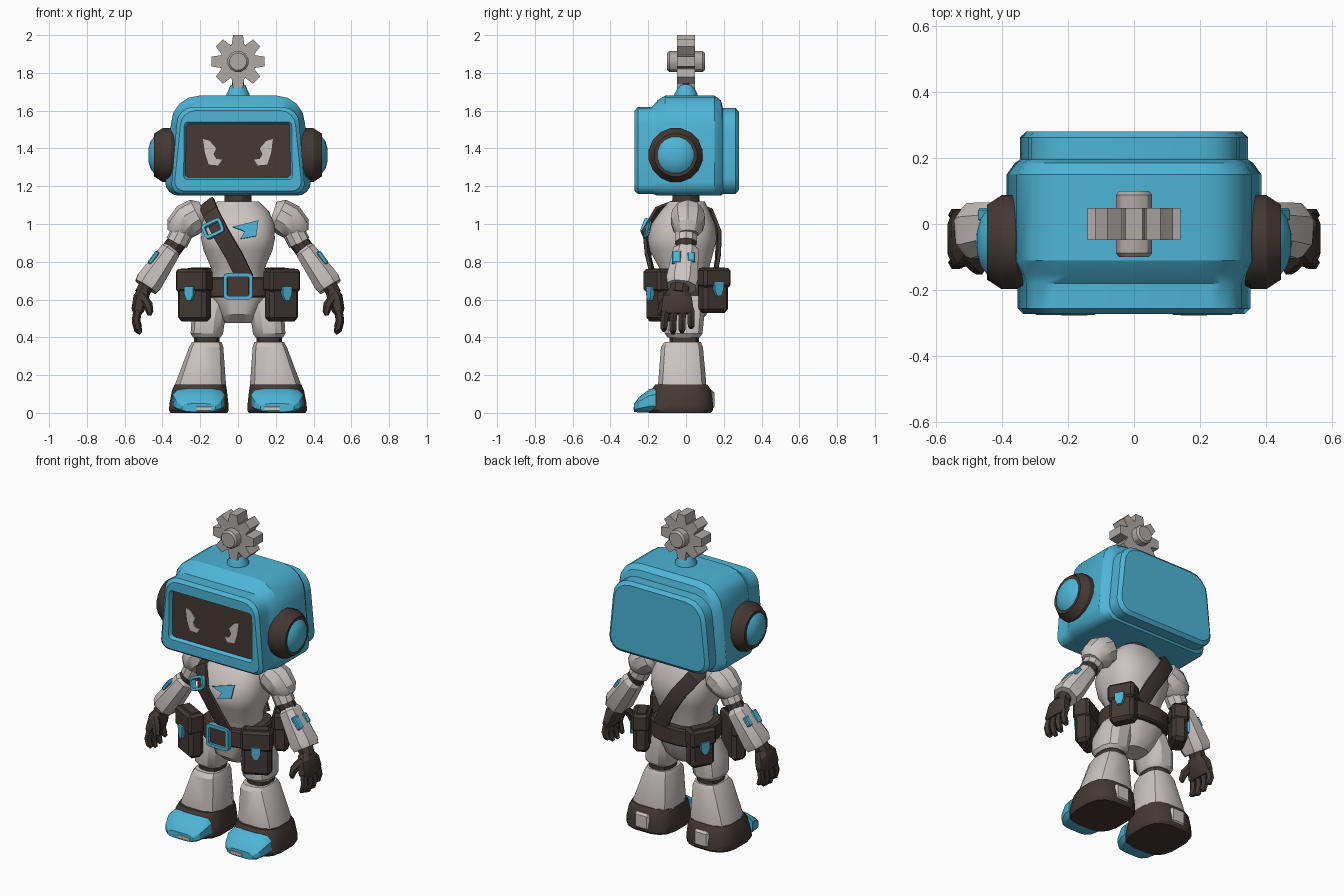
import bpy, bmesh, math
from mathutils import Vector, Matrix

cube = bpy.data.objects.get("Cube")
if cube:
    bpy.data.objects.remove(cube)


def material(name, rgb):
    m = bpy.data.materials.new(name)
    m.use_nodes = True
    m.diffuse_color = (*rgb, 1)
    m.node_tree.nodes["Principled BSDF"].inputs["Base Color"].default_value = (*rgb, 1)
    return m


BLUE = material("sky blue", (0.075, 0.46, 0.68))
DARK = material("dark brown", (0.058, 0.041, 0.034))
LIGHT = material("warm white", (0.60, 0.55, 0.53))
GREY = material("metal grey", (0.44, 0.40, 0.38))
X, Y, Z = Vector((1, 0, 0)), Vector((0, 1, 0)), Vector((0, 0, 1))


def finish(bm, name, mats, mirror=False, angle=30):
    """Orient, shade and link a finished mesh."""
    bmesh.ops.recalc_face_normals(bm, faces=bm.faces)
    for f in bm.faces:
        f.smooth = True
    for e in bm.edges:
        e.smooth = e.calc_face_angle(0) < math.radians(angle)
    me = bpy.data.meshes.new(name)
    bm.to_mesh(me)
    bm.free()
    for m in mats:
        me.materials.append(m)
    ob = bpy.data.objects.new(name, me)
    bpy.context.collection.objects.link(ob)
    if mirror:
        ob.modifiers.new("mirror", 'MIRROR').use_mirror_merge = False
    return ob


def loft(name, rings, mats, mirror=False, closed=False, cap_index=0):
    """Skin a list of equal point rings; the last cap may take another material."""
    bm = bmesh.new()
    vs = [[bm.verts.new(p) for p in r] for r in rings]
    n = len(vs[0])
    pairs = list(zip(vs, vs[1:])) + ([(vs[-1], vs[0])] if closed else [])
    for a, b in pairs:
        for i in range(n):
            j = (i + 1) % n
            bm.faces.new((a[i], a[j], b[j], b[i]))
    if not closed:
        bm.faces.new(vs[0])
        bm.faces.new(vs[-1]).material_index = cap_index
    return finish(bm, name, mats, mirror)


def squircle(n, e):
    for i in range(n):
        a = 2 * math.pi * (i + 0.5) / n
        c, s = math.cos(a), math.sin(a)
        yield math.copysign(abs(c) ** e, c), math.copysign(abs(s) ** e, s)


def tube(name, stations, mat, mirror=False, n=8, e=1.0, ref=Y, axis=None, centre=None):
    """Sweep a cross-section; a station is (point, radius along ref, other radius)."""
    pts = [Vector(s[0]) for s in stations]
    rings = []
    for i, (p, s) in enumerate(zip(pts, stations)):
        d = axis or (pts[min(i + 1, len(pts) - 1)] - pts[max(i - 1, 0)]).normalized()
        u = p - centre if centre else ref
        u = (u - d * u.dot(d)).normalized()
        v = d.cross(u)
        rings.append([p + u * s[1] * a + v * s[-1] * b for a, b in squircle(n, e)])
    return loft(name, rings, [mat], mirror)


def stack(name, levels, mat, mirror=False, n=16, e=0.75):
    """Horizontal rings: (z, centre x, half width, front y, back y)."""
    return loft(name, [[(cx + w * a, (f + b) / 2 + (b - f) / 2 * c, z) for a, c in squircle(n, e)]
                       for z, cx, w, f, b in levels], [mat], mirror)


def box(name, loc, size, mat, rot=None, mirror=False, bevel=0.012):
    bm = bmesh.new()
    bmesh.ops.create_cube(bm, size=1, matrix=Matrix.Diagonal((*size, 1)))
    bmesh.ops.bevel(bm, geom=bm.edges[:], offset=bevel, segments=1, affect='EDGES')
    bm.transform(Matrix.Translation(loc) @ (rot or Matrix()))
    return finish(bm, name, [mat], mirror)


def outline(wb, wt, z0, z1, rb, rt, n=4):
    """Rounded panel outline in x and z, with its own bottom and top widths."""
    pts = []
    for cx, cz, r, start in ((wb - rb, z0 + rb, rb, -90), (wt - rt, z1 - rt, rt, 0),
                             (rt - wt, z1 - rt, rt, 90), (rb - wb, z0 + rb, rb, 180)):
        for i in range(n + 1):
            a = math.radians(start + 90 * i / n)
            pts.append((cx + r * math.cos(a), cz + r * math.sin(a)))
    return pts


def at_y(pts, y, mat=None):
    return [(mat or Matrix()) @ Vector((x, y, z)) for x, z in pts]


def plate(name, pts, depth, place, mat, mirror=False):
    return loft(name, [at_y(pts, -depth / 2, place), at_y(pts, depth / 2, place)], [mat], mirror)


def frame(name, w, h, t, depth, place, mat):
    out, inn = outline(w, w, -h, h, t, t, 2), outline(w - t, w - t, t - h, h - t, t / 3, t / 3, 2)
    d = depth / 2
    return loft(name, [at_y(p, y, place) for p, y in ((out, -d), (out, d), (inn, d), (inn, -d))],
                [mat], closed=True)


def turn(deg, axis='Z'):
    return Matrix.Rotation(math.radians(deg), 4, axis)


# Head shell, lofted from back to front, ending in a recessed screen
back = outline(0.345, 0.32, 1.16, 1.615, 0.08, 0.12)
back_in = outline(0.325, 0.30, 1.18, 1.595, 0.07, 0.11)
mid = outline(0.385, 0.355, 1.15, 1.68, 0.07, 0.15)
mid_in = outline(0.36, 0.335, 1.15, 1.655, 0.07, 0.14)
visor = outline(0.352, 0.325, 1.16, 1.62, 0.05, 0.09)
visor_in = outline(0.335, 0.305, 1.175, 1.60, 0.05, 0.08)
opening = outline(0.288, 0.285, 1.235, 1.54, 0.02, 0.02)
profile = [(back_in, 0.28), (back, 0.262), (back, 0.195), (mid_in, 0.185), (mid, 0.15), (mid, -0.11),
           (mid_in, -0.15), (visor, -0.18), (visor, -0.255), (visor_in, -0.272), (opening, -0.272),
           (outline(0.278, 0.275, 1.245, 1.53, 0.02, 0.02), -0.25)]
loft("head", [at_y(p, y) for p, y in profile], [BLUE, DARK], cap_index=1)
eye = [(0.185, 1.45), (0.15, 1.44), (0.115, 1.40), (0.13, 1.37), (0.115, 1.345),
       (0.085, 1.34), (0.105, 1.31), (0.155, 1.315), (0.175, 1.375)]
plate("eye", eye, 0.008, Matrix.Translation((0, -0.253, 0)), LIGHT, True)

# Ear pieces
ear = Vector((0, -0.055, 1.365))
tube("ear_pad", [(ear + X * x, r, r) for x, r in ((0.33, 0.13), (0.355, 0.145), (0.40, 0.145), (0.445, 0.115))],
     DARK, True, 16)
tube("ear_dome", [(ear + X * x, r, r) for x, r in ((0.42, 0.1), (0.445, 0.098), (0.463, 0.075), (0.474, 0.035))],
     BLUE, True, 16)

# Antenna with gear
tube("antenna_base", [((0, 0, 1.66), 0.065), ((0, 0, 1.69), 0.062), ((0, 0, 1.735), 0.04)], BLUE, n=12)
tube("antenna_rod", [((0, 0, 1.72), 0.034), ((0, 0, 1.79), 0.034)], DARK, n=12)
gear = []
for k in range(8):
    c, s = math.cos(k * math.pi / 4), math.sin(k * math.pi / 4)
    gear += [(r * c - t * s, r * s + t * c) for r, t in ((0.088, -0.034), (0.14, -0.026), (0.14, 0.026), (0.088, 0.034))]
plate("gear", gear, 0.096, Matrix.Translation((0, 0, 1.86)), GREY)
tube("gear_hub", [((0, y, 1.86), r) for y, r in ((-0.1, 0.046), (-0.088, 0.057), (0.088, 0.057), (0.1, 0.046))],
     GREY, n=12, ref=X)

# Torso, neck, pelvis and belt
tube("neck", [((0, 0, 1.08), 0.075), ((0, 0, 1.17), 0.075)], DARK, n=12)
stack("torso", [(0.68, 0, 0.14, -0.13, 0.11), (0.77, 0, 0.145, -0.145, 0.125), (0.86, 0, 0.185, -0.195, 0.15),
                (0.92, 0, 0.198, -0.205, 0.165), (1.0, 0, 0.195, -0.185, 0.155), (1.07, 0, 0.165, -0.135, 0.125),
                (1.12, 0, 0.11, -0.09, 0.10)], LIGHT)
stack("pelvis", [(0.475, 0, 0.075, -0.08, 0.07), (0.52, 0, 0.11, -0.13, 0.11), (0.63, 0, 0.17, -0.15, 0.14)], LIGHT)
stack("belt", [(0.61, 0, 0.185, -0.165, 0.155), (0.62, 0, 0.195, -0.175, 0.165),
               (0.71, 0, 0.195, -0.175, 0.165), (0.72, 0, 0.185, -0.165, 0.155)], DARK)
buckle = Matrix.Translation((0, -0.19, 0.67))
frame("belt_buckle", 0.077, 0.07, 0.02, 0.035, buckle, BLUE)
box("buckle_centre", (0, -0.182, 0.67), (0.12, 0.02, 0.11), DARK, bevel=0.004)
badge = [(-0.09, 0.015), (0.05, 0.05), (0.035, -0.035), (-0.05, -0.05), (-0.025, -0.01)]
plate("chest_badge", badge, 0.009, Matrix.Translation((0.06, -0.203, 0.97)) @ turn(9) @ turn(-11, 'X'), BLUE)

# Shoulder strap running diagonally around the torso
strap = [(0.04, -0.17, 0.71), (-0.02, -0.20, 0.83), (-0.09, -0.212, 0.95), (-0.145, -0.15, 1.06),
         (-0.165, -0.02, 1.11), (-0.14, 0.13, 1.05), (-0.06, 0.172, 0.94), (0.01, 0.17, 0.83), (0.07, 0.15, 0.71)]
tube("strap", [(p, 0.012, 0.046) for p in strap], DARK, n=8, e=0.4, centre=Vector((0, 0, 0.9)))
frame("strap_buckle", 0.056, 0.042, 0.016, 0.03,
      Matrix.Translation((-0.13, -0.205, 0.975)) @ turn(-12) @ turn(-25, 'Y') @ turn(-15, 'X'), BLUE)

# Belt pouches with flaps and clasps
clasp = [(-0.028, 0.035), (0.028, 0.035), (0.026, -0.01), (0.012, -0.04), (-0.012, -0.04), (-0.026, -0.01)]
for side, loc, yaw, w, d, h in (("front", (0.23, -0.14, 0.625), 28, 0.17, 0.09, 0.28),
                                ("back", (0.2, 0.145, 0.65), 118, 0.15, 0.09, 0.24)):
    place = Matrix.Translation(loc) @ turn(yaw)
    box(side + "_pouch", loc, (w, d, h), DARK, turn(yaw), True, 0.02)
    box(side + "_pouch_flap", place @ Vector((0, -0.004, h * 0.27)), (w + 0.012, d + 0.012, h * 0.44),
        DARK, turn(yaw), True, 0.015)
    plate(side + "_clasp", clasp, 0.02, place @ Matrix.Translation((0, -d / 2 - 0.012, 0.01)), BLUE, True)

# Arms
tube("shoulder", [((0.185, 0.01, 1.06), 0.06), ((0.215, 0.01, 1.05), 0.088), ((0.265, 0.01, 1.02), 0.094),
                  ((0.31, 0.01, 0.975), 0.08), ((0.325, 0.01, 0.945), 0.055)], LIGHT, True, 10)
tube("upper_arm", [((0.285, 0, 0.98), 0.06), ((0.325, 0, 0.90), 0.06)], LIGHT, True, 10)
tube("elbow", [((0.315, 0, 0.915), 0.052), ((0.37, 0, 0.84), 0.052)], DARK, True, 10)
tube("forearm", [((0.345, 0, 0.875), 0.05, 0.042), ((0.358, 0, 0.858), 0.07, 0.058), ((0.47, -0.02, 0.695), 0.09, 0.076),
                 ((0.488, -0.024, 0.667), 0.08, 0.068)], LIGHT, True, 8, 0.8)
down = turn(-36, 'Y')
for name, y, w, h in (("front", -0.05, 0.05, 0.08), ("rear", 0.028, 0.04, 0.06)):
    box("forearm_panel_" + name, (0.447, y, 0.822), (0.025, w, h), BLUE, down, True, 0.006)

# Hands
tube("wrist", [((0.475, -0.03, 0.69), 0.055, 0.045), ((0.51, -0.04, 0.63), 0.05, 0.04)], DARK, True)
tube("palm", [((0.495, -0.04, 0.645), 0.05, 0.035), ((0.515, -0.045, 0.61), 0.08, 0.042),
              ((0.53, -0.045, 0.545), 0.09, 0.036), ((0.533, -0.045, 0.525), 0.08, 0.025)], DARK, True, 8, 0.7)
for i, length in enumerate((0.105, 0.12, 0.115, 0.09)):
    y = -0.117 + 0.048 * i
    tube("finger", [((0.53, y * 0.9, 0.55), 0.022), ((0.54, y, 0.54 - length * 0.5), 0.022),
                    ((0.53, y, 0.54 - length * 0.85), 0.02), ((0.515, y, 0.54 - length), 0.01)], DARK, True, 6)
tube("thumb", [((0.51, -0.09, 0.62), 0.026), ((0.475, -0.125, 0.57), 0.025), ((0.468, -0.135, 0.535), 0.02),
               ((0.47, -0.135, 0.515), 0.01)], DARK, True, 6)

# Legs
stack("thigh", [(0.62, 0.12, 0.08, -0.10, 0.09), (0.52, 0.155, 0.092, -0.125, 0.10),
                (0.42, 0.165, 0.088, -0.115, 0.09), (0.40, 0.165, 0.075, -0.10, 0.075)], LIGHT, True, 12)
stack("knee", [(0.42, 0.165, 0.07, -0.09, 0.07), (0.33, 0.165, 0.07, -0.09, 0.07)], DARK, True, 12)
stack("shin", [(0.11, 0.2, 0.138, -0.15, 0.11), (0.16, 0.197, 0.136, -0.15, 0.11),
               (0.35, 0.168, 0.092, -0.135, 0.092), (0.375, 0.165, 0.08, -0.115, 0.08)], LIGHT, True, 12, 0.65)

# Boots
stack("boot", [(0, 0.207, 0.153, -0.20, 0.135), (0.015, 0.207, 0.16, -0.21, 0.145), (0.05, 0.207, 0.158, -0.20, 0.145),
               (0.12, 0.204, 0.147, -0.185, 0.135), (0.15, 0.2, 0.138, -0.165, 0.115)], DARK, True, 16, 0.65)
tube("toe_cap", [((0.207, -0.16, 0.067), 0.142, 0.067), ((0.207, -0.195, 0.063), 0.14, 0.063),
                 ((0.207, -0.25, 0.042), 0.12, 0.041), ((0.207, -0.275, 0.027), 0.09, 0.022)],
     BLUE, True, 12, 0.6, X, -Y)
box("toe_tip", (0.18, -0.262, 0.022), (0.09, 0.03, 0.03), LIGHT, None, True, 0.006)
box("heel_cap", (0.205, 0.135, 0.07), (0.1, 0.03, 0.1), LIGHT, None, True, 0.012)
